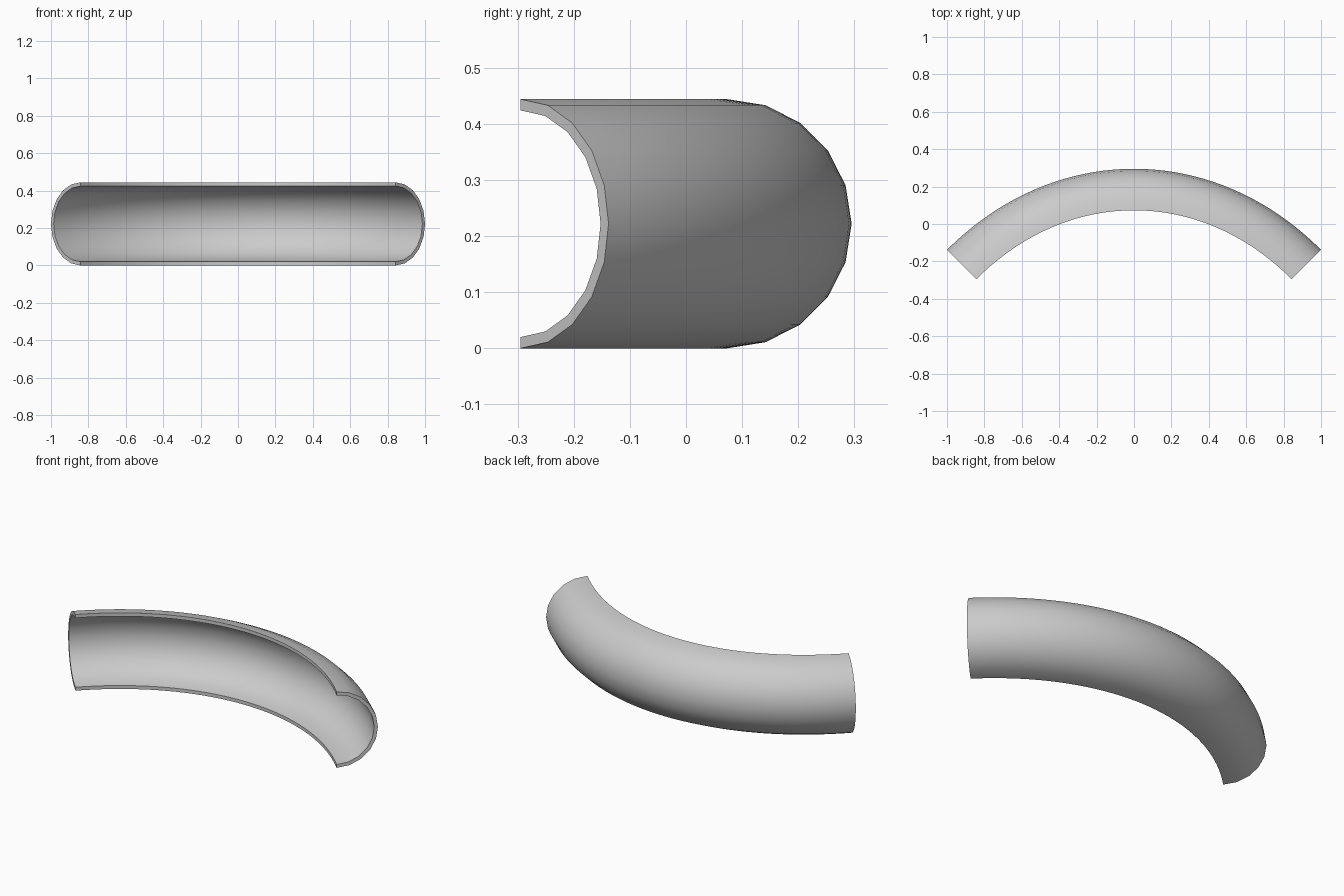
import bpy, bmesh, math
from mathutils import Vector

if "Cube" in bpy.data.objects:
    bpy.data.objects.remove(bpy.data.objects["Cube"])

R, WALL = 0.222, 0.02      # half-pipe outer radius and wall thickness
ARC, STEPS = 10, 40        # sides of the half circle, rings along the path

# path of the open edge: one cubic curve, ends turned 45 degrees
HALF, END_Y, H = 0.843, -0.295, 0.491
ctrl = [Vector(p) for p in ((-HALF, END_Y, R), (-HALF + H, END_Y + H, R),
                            (HALF - H, END_Y + H, R), (HALF, END_Y, R))]


def path(t):
    a, b, c, d = ctrl
    s = 1 - t
    pos = a * s**3 + b * 3 * s * s * t + c * 3 * s * t * t + d * t**3
    tan = (b - a) * s * s + (c - b) * 2 * s * t + (d - c) * t * t
    tan.normalize()
    return pos, Vector((-tan.y, tan.x, 0))


# C-shaped cross-section: outer half circle, then inner one back
angles = [math.radians(-90 + 180 * i / ARC) for i in range(ARC + 1)]
profile = [(R * math.cos(a), R * math.sin(a)) for a in angles]
profile += [((R - WALL) * math.cos(a), (R - WALL) * math.sin(a)) for a in reversed(angles)]
n = len(profile)

# sweep the section along the path
bm = bmesh.new()
rings = []
for k in range(STEPS + 1):
    pos, out = path(k / STEPS)
    rings.append([bm.verts.new(pos + out * u + Vector((0, 0, w))) for u, w in profile])
for r0, r1 in zip(rings, rings[1:]):
    for i in range(n):
        j = (i + 1) % n
        bm.faces.new((r0[i], r0[j], r1[j], r1[i]))

# end rims
for ring in (rings[0], rings[-1]):
    for i in range(ARC):
        bm.faces.new((ring[i], ring[i + 1], ring[n - 2 - i], ring[n - 1 - i]))
bmesh.ops.recalc_face_normals(bm, faces=bm.faces[:])

mesh = bpy.data.meshes.new("curved_half_pipe")
bm.to_mesh(mesh)
bm.free()
pipe = bpy.data.objects.new("curved_half_pipe", mesh)
bpy.context.collection.objects.link(pipe)
bpy.context.view_layer.objects.active = pipe
pipe.select_set(True)
bpy.ops.object.shade_smooth_by_angle(angle=math.radians(40))
